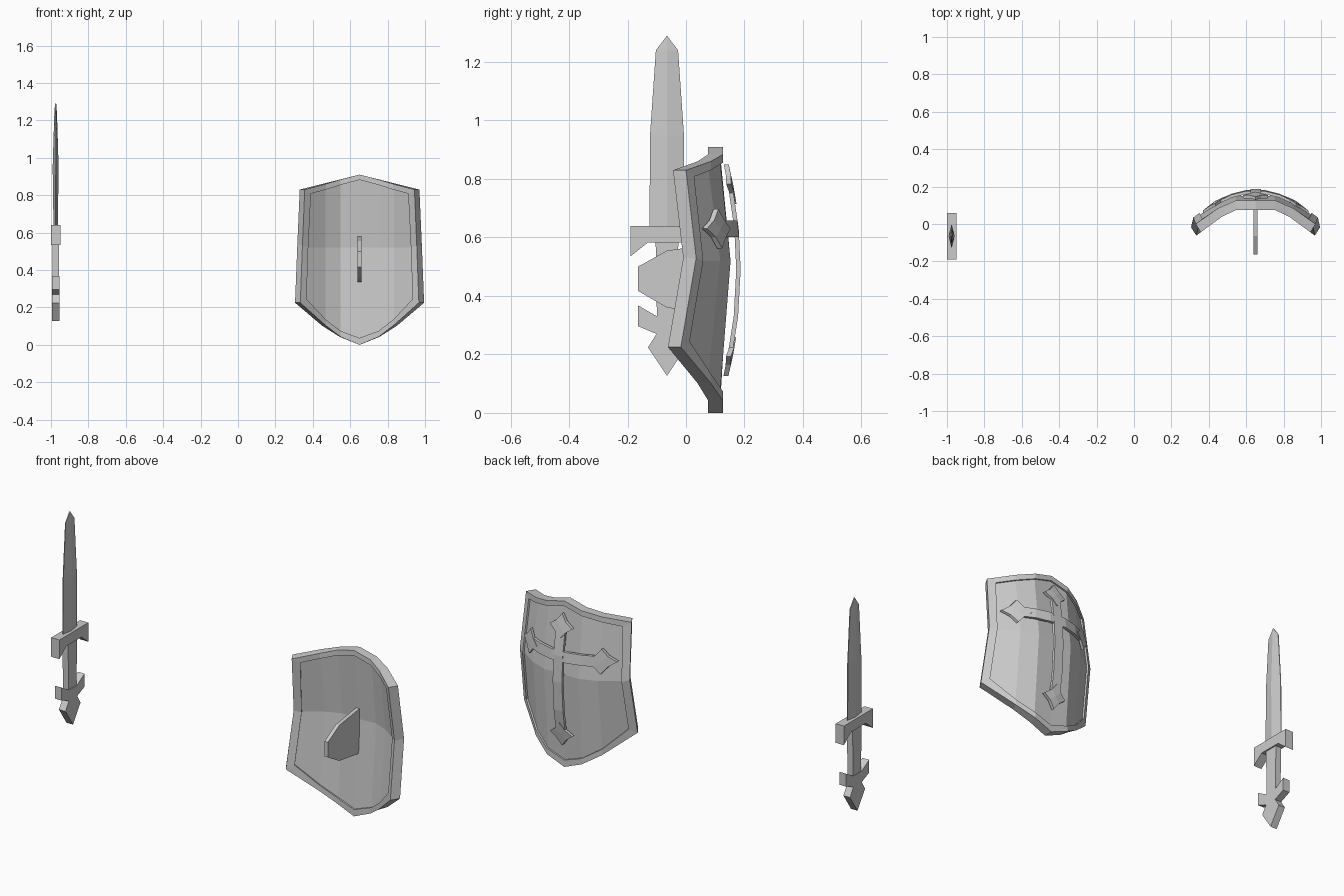
import bpy, bmesh

if "Cube" in bpy.data.objects:
    bpy.data.objects.remove(bpy.data.objects["Cube"])


def slab(name, polys, front, back):
    """Closed solid from flat polygons: two mapped skins joined by boundary walls."""
    bm = bmesh.new()
    skins = ({}, {})
    edges = {}
    for poly in polys:
        for skin, fn in zip(skins, (front, back)):
            vs = []
            for p in poly:
                k = (round(p[0], 4), round(p[1], 4))
                if k not in skin:
                    skin[k] = bm.verts.new(fn(*p))
                vs.append(skin[k])
            bm.faces.new(vs)
        keys = [(round(a, 4), round(b, 4)) for a, b in poly]
        for a, b in zip(keys, keys[1:] + keys[:1]):
            e = frozenset((a, b))
            edges[e] = None if e in edges else (a, b)
    for e in edges.values():
        if e:
            a, b = e
            bm.faces.new((skins[0][a], skins[0][b], skins[1][b], skins[1][a]))
    bmesh.ops.recalc_face_normals(bm, faces=bm.faces)
    me = bpy.data.meshes.new(name)
    bm.to_mesh(me)
    bm.free()
    ob = bpy.data.objects.new(name, me)
    bpy.context.collection.objects.link(ob)
    return ob


def both(polys):
    return polys + [[(-a, b) for a, b in p] for p in polys]


def strips(a, b):
    """Quads between two matching point rows."""
    return [[a[i], a[i + 1], b[i + 1], b[i]] for i in range(len(a) - 1)]


def lerp(table, v):
    for (a, p), (b, q) in zip(table, table[1:]):
        if v <= b:
            return p + (q - p) * (v - a) / (b - a)
    return table[-1][1]


# ---------- sword: profiles are (y offset, z), thickness along x ----------
SX, SY = -0.975, -0.065


def sword_part(name, polys, half):
    h = half if callable(half) else (lambda d, z: half)
    slab(name, polys, lambda d, z: (SX - h(d, z), SY + d, z),
         lambda d, z: (SX + h(d, z), SY + d, z))


def full(half):
    """Mirror a half outline whose first and last points are on the axis."""
    return [half + [(-a, b) for a, b in half[-2:0:-1]]]


def blade_half(d, z):
    return 0.002 if abs(d) > 0.01 else lerp([(0.6, 0.011), (0.95, 0.016), (1.24, 0.007), (1.29, 0.003)], z)


ridge = [(0, 0.6), (0, 0.95), (0, 1.24)]
edge = [(0.06, 0.6), (0.058, 0.95), (0.038, 1.24)]
sword_part("blade", both(strips(ridge, edge) + [[(0, 1.24), (0.038, 1.24), (0, 1.29)]]), blade_half)
sword_part("guard", full([(0, 0.64), (0.125, 0.64), (0.125, 0.535), (0.065, 0.583), (0, 0.583)]), 0.025)
sword_part("grip", full([(0, 0.6), (0.039, 0.6), (0.034, 0.3), (0, 0.3)]), 0.017)
sword_part("pommel", full([(0, 0.33), (0.034, 0.33), (0.1, 0.368), (0.1, 0.297), (0.036, 0.27),
                           (0.065, 0.224), (0, 0.127)]), 0.02)

# ---------- shield: outlines are (x offset, z), curved along y ----------
CX = 0.65
BACK = [(0, 0.126), (0.105, 0.126), (0.2, 0.085), (0.32, 0.0), (0.345, -0.02)]


def back_y(d, z):
    d = abs(d)
    return lerp(BACK, d) + (0.03 + 0.05 * d) * max(0, 1 - abs(z - 0.52) / 0.31)


def layer(depth):
    """Shield surface pushed forward along its normal by depth."""
    def fn(d, z):
        t = lerp([(0, 0), (0.105, 0.08), (0.2, 0.4), (0.345, 0.55)], abs(d))
        s = 1 if d > 0 else -1
        return (CX + d - s * t * depth, back_y(d, z) - depth * (1 - 0.25 * t), z)
    return fn


outer = [(0, 0.91), (0.105, 0.884), (0.2, 0.86), (0.32, 0.83), (0.333, 0.53), (0.345, 0.225),
         (0.2, 0.102), (0.105, 0.042), (0, 0)]
inner = [(0, 0.882), (0.105, 0.855), (0.2, 0.83), (0.285, 0.808), (0.3, 0.52), (0.31, 0.245),
         (0.2, 0.134), (0.105, 0.074), (0, 0.037)]
slab("shield_rim", both(strips(outer, inner)), layer(0.051), layer(0))

# panel filling the rim, folded at mid height
top = inner[:4]
mid = [(0, 0.52), (0.105, 0.52), (0.2, 0.52), (0.3, 0.52)]
low = inner[:4:-1]
slab("shield_panel", both(strips(top, mid) + strips(mid, low)), layer(0.042), layer(0.009))

# hand grip on the inner side
grip = [(0.11, 0.58), (-0.065, 0.555), (-0.164, 0.5), (-0.164, 0.417), (-0.065, 0.36), (0.11, 0.335)]
slab("shield_handle", [grip], lambda y, z: (CX - 0.01, y, z), lambda y, z: (CX + 0.01, y, z))


# ---------- raised cross on the outer side ----------
def cross(lift):
    return lambda d, z: (CX + d, 0.173 - 0.34 * (z - 0.49) ** 2 - 1.4 * d * d + lift, z)


W, ARM = 0.028, 0.63
zs = [0.19, 0.33, 0.49, 0.63, 0.78]
slab("cross_upright", strips([(-W, z) for z in zs], [(W, z) for z in zs]), cross(0), cross(0.015))
xs = [-0.215, -0.13, -0.05, 0.05, 0.13, 0.215]
slab("cross_arm", strips([(x, ARM - W) for x in xs], [(x, ARM + W) for x in xs]), cross(0), cross(0.016))

# four-pointed star at each end, as four kites
for name, cx, cz in (("top", 0, 0.782), ("bottom", 0, 0.193), ("left", -0.215, ARM), ("right", 0.215, ARM)):
    kites = []
    for ux, uz in ((1, 0), (0, 1), (-1, 0), (0, -1)):
        kites.append([(cx, cz), (cx + 0.029 * (ux + uz), cz + 0.029 * (uz - ux)),
                      (cx + 0.067 * ux, cz + 0.067 * uz),
                      (cx + 0.029 * (ux - uz), cz + 0.029 * (uz + ux))])
    slab("cross_star_" + name, kites, cross(0), cross(0.017))
